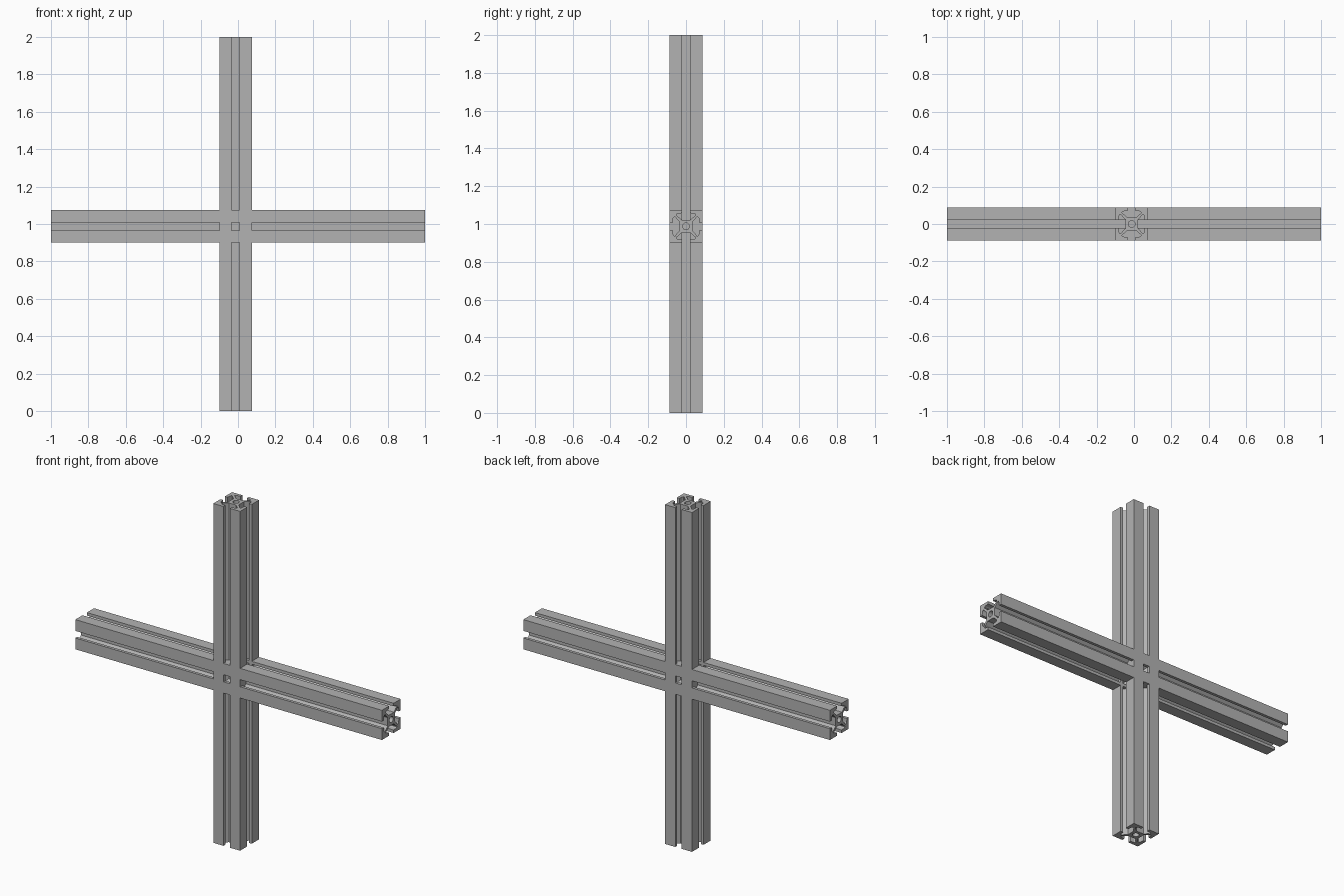
import bpy
from math import pi, sin, cos

if "Cube" in bpy.data.objects:
    bpy.data.objects.remove(bpy.data.objects["Cube"], do_unlink=True)

# Bare aluminium
metal = bpy.data.materials.new("grey_aluminium")
metal.use_nodes = True
grey = (0.45, 0.45, 0.45, 1)
metal.diffuse_color = grey
metal.node_tree.nodes["Principled BSDF"].inputs["Base Color"].default_value = grey

HALF = 0.0875    # half width of the bar
SLOT = 0.021     # half width of the slot mouth
CORE = 0.034     # half width of the core
BORE = 0.018     # radius of the centre bore


def slot_section():
    # Half of one slot, from its floor out to the bar corner
    half = [(CORE, 0.024), (0.05, 0.04), (0.057, 0.05), (0.063, 0.051),
            (0.068, 0.043), (0.07, SLOT), (HALF, SLOT)]
    quarter = half + [(HALF, HALF)] + [(y, x) for x, y in reversed(half)]
    points = []
    for turn in range(4):
        for x, y in quarter:
            for _ in range(turn):
                x, y = -y, x
            points.append((x, y))
    return points


def add_loop(curve, points):
    spline = curve.splines.new("POLY")
    spline.points.add(len(points) - 1)
    for p, (x, y) in zip(spline.points, points):
        p.co = (x, y, 0, 1)
    spline.use_cyclic_u = True


def slotted_bar(name, location, rotation):
    # Section with a bore, extruded along its length
    curve = bpy.data.curves.new(name, "CURVE")
    curve.dimensions = "2D"
    curve.fill_mode = "BOTH"
    curve.extrude = 1
    add_loop(curve, slot_section())
    add_loop(curve, [(BORE * cos(i * pi / 8), BORE * sin(i * pi / 8)) for i in range(16)])
    bar = bpy.data.objects.new(name, curve)
    bpy.context.collection.objects.link(bar)
    bar.location = location
    bar.rotation_euler = rotation
    curve.materials.append(metal)
    bpy.ops.object.select_all(action="DESELECT")
    bar.select_set(True)
    bpy.context.view_layer.objects.active = bar
    bpy.ops.object.convert(target="MESH")
    bpy.ops.object.shade_flat()


# Two bars crossing through each other
slotted_bar("upright_bar", (-0.0125, 0, 1), (0, 0, 0))
slotted_bar("cross_bar", (0, 0, 0.9875), (0, pi / 2, 0))
